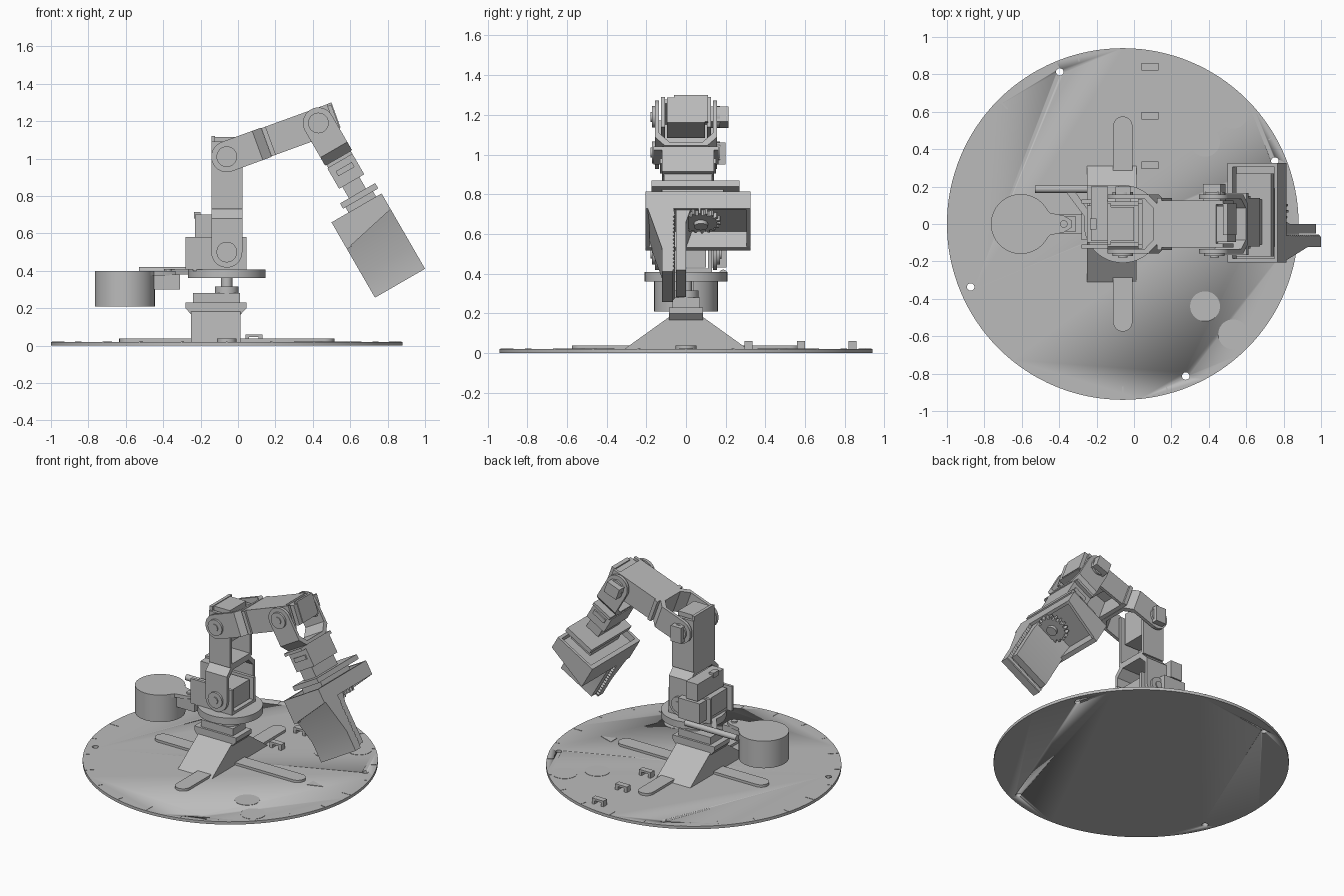
import bpy, bmesh
from math import sin, cos, pi, radians
from mathutils import Matrix, Vector

old = bpy.data.objects.get("Cube")
if old:
    bpy.data.objects.remove(old, do_unlink=True)

grey = bpy.data.materials.new("plain grey")
grey.use_nodes = True
grey.diffuse_color = (0.5, 0.5, 0.5, 1)
grey.node_tree.nodes["Principled BSDF"].inputs["Base Color"].default_value = (0.5, 0.5, 0.5, 1)


def frame(x, z, degrees=0.0):
    """Frame whose x axis runs along a link tilted in the xz plane."""
    return Matrix.Translation((x, 0, z)) @ Matrix.Rotation(-radians(degrees), 4, 'Y')


def prism(name, fr, points, lo, hi, axis='Z'):
    """Extrude a flat outline from lo to hi along one axis of a frame."""
    place = {'X': lambda a, b, h: (h, a, b),
             'Y': lambda a, b, h: (a, h, b),
             'Z': lambda a, b, h: (a, b, h)}[axis]
    bm = bmesh.new()
    rings = [[bm.verts.new(fr @ Vector(place(a, b, h))) for a, b in points] for h in (lo, hi)]
    n = len(points)
    for ring in rings:
        bm.faces.new(ring)
    for i in range(n):
        j = (i + 1) % n
        bm.faces.new((rings[0][i], rings[0][j], rings[1][j], rings[1][i]))
    bmesh.ops.recalc_face_normals(bm, faces=bm.faces)
    mesh = bpy.data.meshes.new(name)
    bm.to_mesh(mesh)
    bm.free()
    mesh.polygons.foreach_set("use_smooth", [True] * len(mesh.polygons))
    mesh.set_sharp_from_angle(angle=radians(30))
    mesh.materials.append(grey)
    ob = bpy.data.objects.new(name, mesh)
    bpy.context.collection.objects.link(ob)
    return ob


def box(name, fr, x, y, z):
    corners = [(x[0], y[0]), (x[1], y[0]), (x[1], y[1]), (x[0], y[1])]
    return prism(name, fr, corners, z[0], z[1])


def circle(cx, cy, r, n=40):
    return [(cx + r * cos(2 * pi * i / n), cy + r * sin(2 * pi * i / n)) for i in range(n)]


def slot(length, r, n=12):
    """Outline of a bar with round ends, lying along x."""
    return [(s * length + r * cos(a), r * sin(a)) for s, start in ((1, -pi / 2), (-1, pi / 2))
            for a in [start + pi * i / n for i in range(n + 1)]]


def bracket(name, fr, reach, half_y, half_z, wall=0.022, cut=0.05):
    """U bracket with chamfered corners and round ears at the joint."""
    def side(inset):
        y, x = half_y - inset, reach - inset
        return [(0, -y), (x - cut, -y), (x, -y + cut), (x, y - cut), (x - cut, y), (0, y)]
    prism(name, fr, side(0) + side(wall)[::-1], -half_z, half_z)
    for s in (-1, 1):
        y = sorted((s * half_y, s * (half_y - wall)))
        prism(name + "_ear", fr, circle(0, 0, half_z), y[0], y[1], 'Y')
        y = sorted((s * half_y, s * (half_y + 0.015)))
        prism(name + "_horn", fr, circle(0, 0, 0.055), y[0], y[1], 'Y')
        y = sorted((s * half_y, s * (half_y + 0.022)))
        prism(name + "_screw", fr, circle(0, 0, 0.025, 20), y[0], y[1], 'Y')


world = frame(0, 0)
base = frame(-0.06, 0)

# Base disc with four screw holes
disc = prism("base_disc", base, circle(0, 0, 0.94, 128), 0, 0.02)
for k in range(4):
    a = radians(22.5 + 90 * k)
    hole = prism("hole_cutter", base, circle(0.88 * cos(a), 0.88 * sin(a), 0.02, 20), -0.1, 0.1)
    hole.hide_render = True
    hole.hide_viewport = True
    cut = disc.modifiers.new("hole", 'BOOLEAN')
    cut.object, cut.operation, cut.solver = hole, 'DIFFERENCE', 'EXACT'

# Markings on the disc
for k in range(24):
    turn = base @ Matrix.Rotation(radians(15 * k), 4, 'Z')
    box("tick_mark", turn, (0.87 if k % 3 == 0 else 0.9, 0.935), (-0.003, 0.003), (0.018, 0.022))
for s in (-1, 1):
    for d in (0.44, 0.59):
        prism("round_mark", base, circle(d, s * d, 0.08), 0.018, 0.022)
prism("arrow_mark", base, [(0.62, -0.035), (0.72, 0), (0.62, 0.035)], 0.018, 0.023)

# Cross feet and small cable clips
for k in range(2):
    prism("cross_foot", base @ Matrix.Rotation(k * pi / 2, 4, 'Z'), slot(0.523, 0.052), 0.015, 0.037)
for y in (0.315, 0.58, 0.84):
    box("clip_top", world, (0.04, 0.13), (y - 0.02, y + 0.02), (0.045, 0.06))
    for x in (0.04, 0.11):
        box("clip_leg", world, (x, x + 0.02), (y - 0.02, y + 0.02), (0.015, 0.05))

# Pedestal
prism("pedestal", world, [(-0.31, 0.02), (0.31, 0.02), (0.08, 0.185), (-0.08, 0.185)], -0.25, 0.013, 'X')
prism("pedestal_flare", world, [(-0.25, 0.165), (0.013, 0.165), (0.045, 0.2), (0.045, 0.23),
                                (-0.28, 0.23), (-0.28, 0.2)], -0.085, 0.085, 'Y')
box("turn_motor", world, (-0.24, 0.01), (-0.07, 0.07), (0.23, 0.28))
prism("turn_boss", base, circle(0, 0, 0.063), 0.28, 0.315)
prism("turn_shaft", base, circle(0, 0, 0.03), 0.315, 0.365)

# Turntable, counterweight and its rod
prism("turntable", base, circle(0, 0, 0.208, 64), 0.36, 0.407)
prism("counterweight", world, circle(-0.605, 0, 0.16, 64), 0.21, 0.4)
prism("weight_lug", world, [(-0.5, -0.12), (-0.45, -0.06), (-0.375, -0.045), (-0.335, -0.02),
                            (-0.335, 0.02), (-0.375, 0.045), (-0.45, 0.06), (-0.5, 0.12)], 0.375, 0.4)
prism("lug_bolt", world, circle(-0.375, 0, 0.02, 20), 0.37, 0.41)
box("lug_block", world, (-0.46, -0.31), (-0.04, 0.04), (0.3, 0.38))
prism("side_rod", world, circle(0.187, 0.4, 0.02, 20), -0.53, -0.13, 'X')
prism("rod_strut", world, [(-0.37, 0.18), (-0.25, 0.02), (-0.22, 0.04), (-0.32, 0.18)], 0.38, 0.407)

# Shoulder: motor cradle on the turntable
for s in (-1, 1):
    y = sorted((s * 0.11, s * 0.13))
    box("cradle_side", world, (-0.28, 0.045), y, (0.407, 0.58))
box("cradle_floor", world, (-0.24, 0.045), (-0.13, 0.13), (0.4, 0.425))
box("shoulder_motor", world, (-0.25, 0.02), (-0.1, 0.1), (0.43, 0.565))
box("motor_back", world, (-0.25, -0.08), (0.12, 0.205), (0.43, 0.57))
box("motor_tab", world, (-0.23, -0.14), (-0.09, 0.2), (0.58, 0.7))
box("motor_tab_clip", world, (-0.235, -0.2), (-0.03, 0.03), (0.68, 0.715))

# Upper arm: bracket below, motor case above
arm = frame(-0.06, 0.5, 90)
bracket("upper_arm_bracket", arm, 0.23, 0.157, 0.083)
box("upper_arm_foot", arm, (0.23, 0.25), (-0.12, 0.12), (-0.083, 0.083))
for s in (-1, 1):
    y = sorted((s * 0.1, s * 0.12))
    box("upper_arm_side", arm, (0.23, 0.59), y, (-0.083, 0.083))
box("upper_arm_web", arm, (0.24, 0.62), (-0.11, 0.11), (0.062, 0.083))
box("upper_arm_motor", arm, (0.39, 0.615), (-0.09, 0.09), (-0.06, 0.075))
box("upper_arm_motor_ear", arm, (0.45, 0.56), (0.1, 0.2), (-0.04, 0.04))

# Forearm: bracket at the lower joint, motor case at the elbow
fore = frame(-0.06, 1.01, 20)
bracket("forearm_bracket", fore, 0.225, 0.157, 0.083)
box("forearm_plate", fore, (0.225, 0.25), (-0.14, 0.14), (-0.08, 0.08))
for s in (-1, 1):
    y = sorted((s * 0.105, s * 0.125))
    box("forearm_side", fore, (0.25, 0.6), y, (-0.08, 0.08))
box("forearm_cover", fore, (0.25, 0.56), (-0.11, 0.11), (0.06, 0.08))
box("elbow_motor", fore, (0.39, 0.62), (-0.095, 0.095), (-0.065, 0.07))
box("elbow_motor_tab", fore, (0.6, 0.625), (-0.06, 0.11), (-0.06, 0.081))
box("elbow_motor_back", fore, (0.47, 0.57), (0.12, 0.215), (-0.04, 0.04))

# Hand: bracket, wrist motor and mounting plate
hand = frame(0.43, 1.19, -60)
bracket("hand_bracket", hand, 0.215, 0.157, 0.083)
box("hand_rib", hand, (0.215, 0.235), (-0.165, 0.165), (-0.075, 0.075))
box("wrist_case", hand, (0.235, 0.36), (-0.12, 0.14), (-0.08, 0.075))
box("wrist_motor", hand, (0.34, 0.44), (-0.11, 0.13), (-0.06, 0.045))
box("wrist_slot_rib", hand, (0.27, 0.3), (-0.13, 0.15), (-0.05, 0.05))
box("wrist_plate", hand, (0.43, 0.463), (-0.175, 0.27), (-0.115, 0.102))
box("wrist_spacer", hand, (0.46, 0.56), (-0.12, 0.19), (-0.1, 0.07))

# Gripper housing: floor with a raised rim, deeper on the inner side
box("housing_floor", hand, (0.54, 0.565), (-0.2, 0.32), (-0.2, 0.1))
box("housing_outer_wall", hand, (0.495, 0.592), (-0.205, 0.325), (0.084, 0.104))
box("housing_inner_wall", hand, (0.495, 0.66), (-0.205, 0.325), (-0.205, -0.175))
for y in (-0.205, 0.305):
    prism("housing_end_wall", hand, [(0.495, -0.205), (0.66, -0.205), (0.592, 0.104), (0.495, 0.104)],
          y, y + 0.02, 'Y')

# Drive gear
teeth = 18
gear = [(0.075 + r * cos(a), r * sin(a)) for i in range(teeth)
        for r, f in ((0.082, 0), (0.082, 0.4), (0.1, 0.55), (0.1, 0.85))
        for a in [2 * pi * (i + f) / teeth]]
prism("drive_gear", hand, gear, 0.59, 0.62, 'X')
prism("gear_hub", hand, circle(0.075, 0, 0.035, 24), 0.56, 0.64, 'X')

# Jaws, the outer one with a toothed grip
grip = []
for i in range(15):
    t = 0.95 - 0.022 * i
    grip += [(t, -0.066), (t - 0.011, -0.056)]
prism("outer_jaw", hand, [(0.57, -0.2), (0.82, -0.122), (0.96, -0.122), (0.96, -0.066)]
      + grip + [(0.57, -0.066)], -0.205, 0.104)
prism("inner_jaw", hand, [(0.565, -0.05), (0.565, 0.03), (0.66, 0.0), (0.94, 0.0), (0.94, -0.05)],
      -0.19, 0.085)
